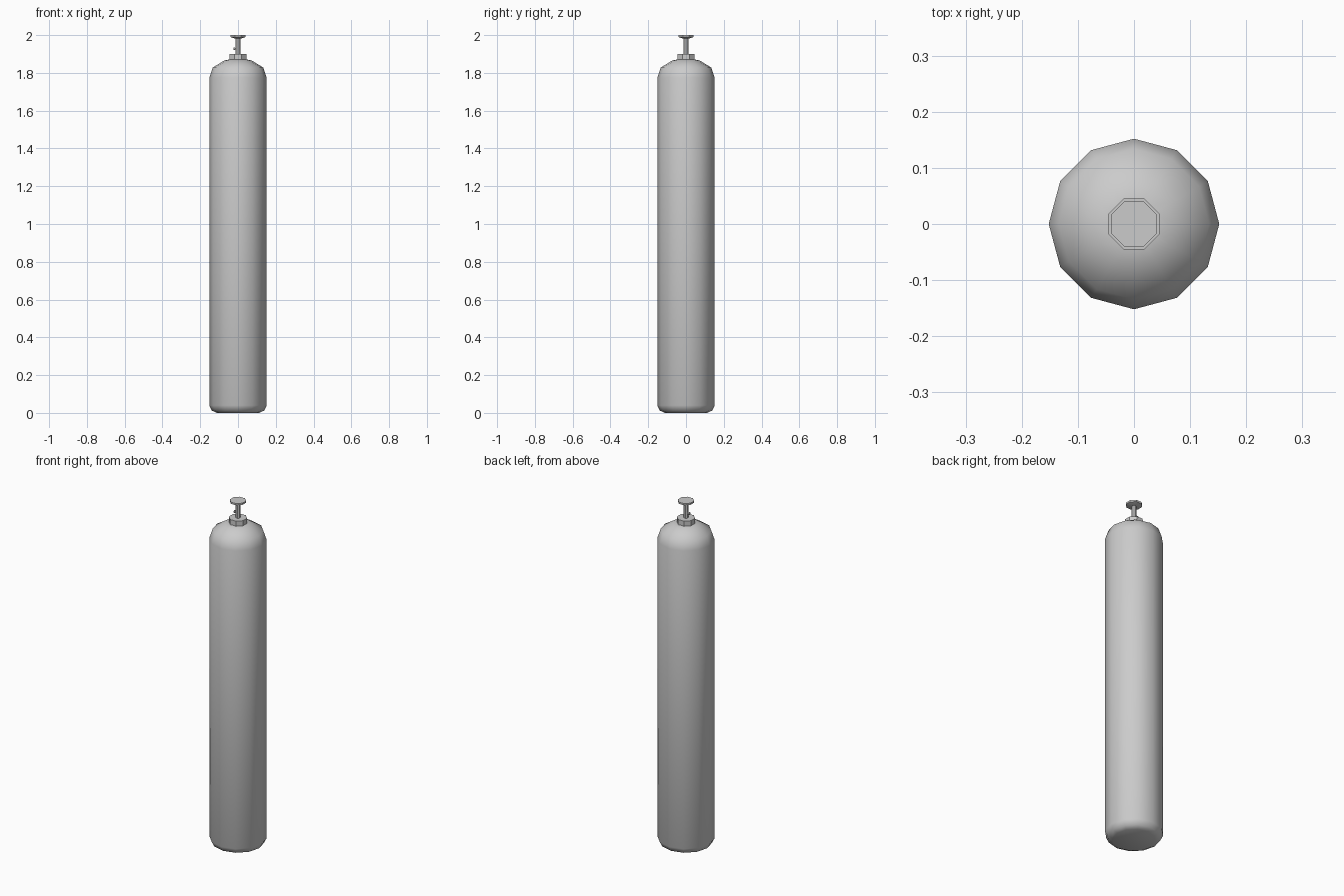
import bpy, bmesh, math

cube = bpy.data.objects.get("Cube")
if cube:
    bpy.data.objects.remove(cube, do_unlink=True)

steel = bpy.data.materials.new("grey_steel")
steel.use_nodes = True
colour = (0.6, 0.6, 0.6, 1)
steel.diffuse_color = colour
steel.node_tree.nodes["Principled BSDF"].inputs["Base Color"].default_value = colour


def lathe(name, profile, sides, turn=0.0, smooth_angle=30):
    """Closed solid of revolution from (radius, height) pairs, bottom to top."""
    bm = bmesh.new()
    rings = []
    for r, z in profile:
        angles = [turn + math.tau * i / sides for i in range(sides)]
        rings.append([bm.verts.new((r * math.cos(a), r * math.sin(a), z)) for a in angles])
    for low, high in zip(rings, rings[1:]):
        for i in range(sides):
            j = (i + 1) % sides
            bm.faces.new((low[i], low[j], high[j], high[i]))
    bm.faces.new(rings[0][::-1])
    bm.faces.new(rings[-1])
    mesh = bpy.data.meshes.new(name)
    bm.to_mesh(mesh)
    bm.free()
    mesh.materials.append(steel)
    obj = bpy.data.objects.new(name, mesh)
    bpy.context.collection.objects.link(obj)
    bpy.ops.object.select_all(action="DESELECT")
    obj.select_set(True)
    bpy.context.view_layer.objects.active = obj
    bpy.ops.object.shade_smooth_by_angle(angle=math.radians(smooth_angle))
    return obj


EIGHTH = math.pi / 8

# Tank body with rounded shoulder and chamfered foot
lathe("tank_body", [(0.112, 0), (0.138, 0.012), (0.152, 0.04), (0.152, 1.775),
                    (0.134, 1.828), (0.072, 1.866), (0.04, 1.872)], 12, smooth_angle=75)

# Neck collar, valve stem and handwheel
lathe("neck_collar", [(0.049, 1.862), (0.049, 1.9)], 8, EIGHTH)
lathe("valve_stem", [(0.013, 1.895), (0.013, 1.99)], 8, EIGHTH)
lathe("handwheel", [(0.022, 1.983), (0.044, 1.99), (0.044, 2.0)], 8, EIGHTH)

# Outlet on the right side of the stem, with a wider cap
for name, profile in (("outlet_pipe", [(0.004, 0), (0.004, 0.018)]),
                      ("outlet_cap", [(0.008, 0.016), (0.008, 0.024)])):
    part = lathe(name, profile, 8, EIGHTH)
    part.rotation_euler = (0, -math.pi / 2, 0)
    part.location = (0, 0, 1.928)
